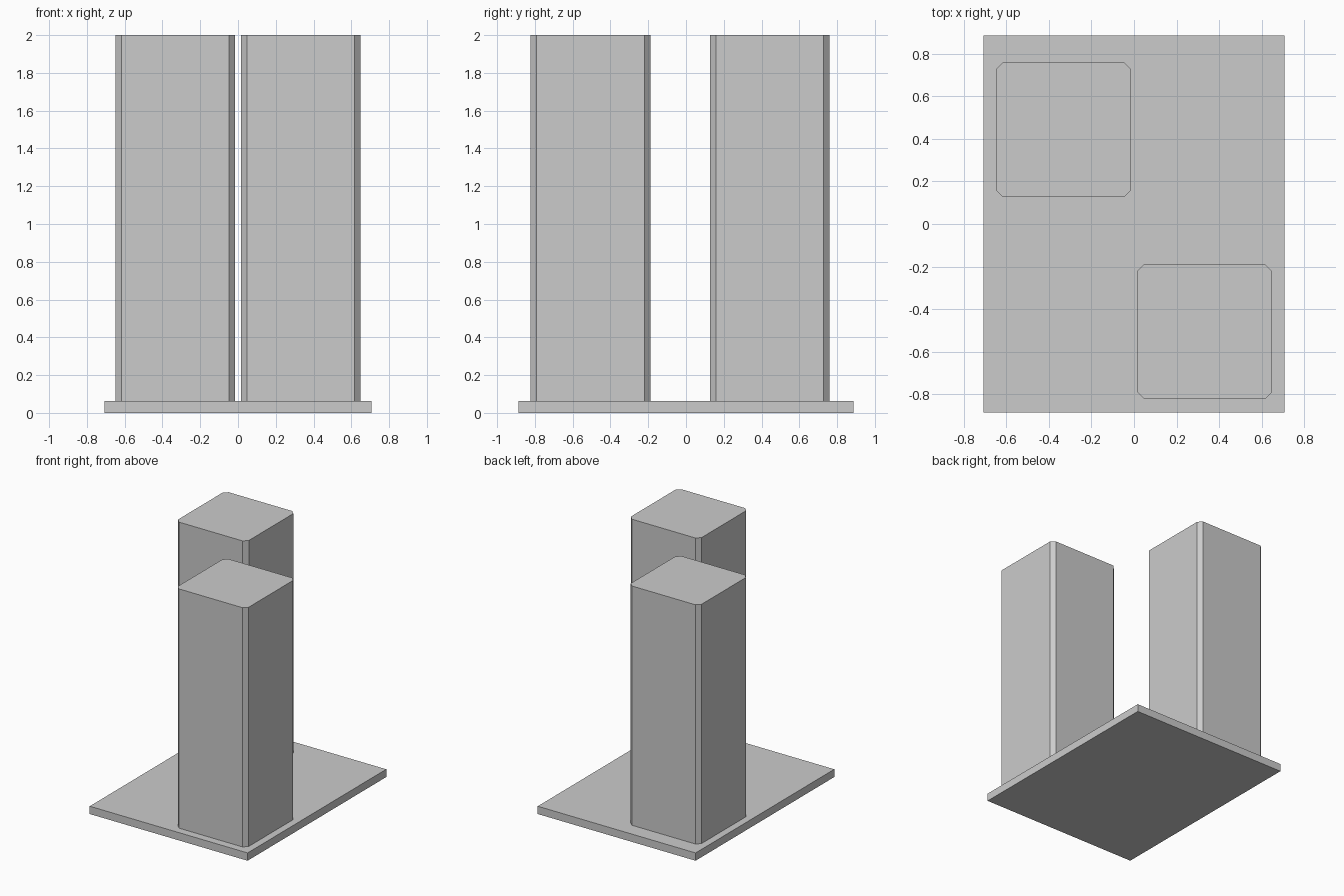
import bpy
import bmesh

cube = bpy.data.objects.get("Cube")
if cube:
    bpy.data.objects.remove(cube, do_unlink=True)

grey = bpy.data.materials.new("light_grey")
grey.use_nodes = True
colour = (0.6, 0.6, 0.6, 1)
grey.diffuse_color = colour
grey.node_tree.nodes["Principled BSDF"].inputs["Base Color"].default_value = colour


def block(name, centre, size, bottom, top, chamfer=0):
    """Upright box with optionally chamfered vertical edges."""
    bm = bmesh.new()
    bmesh.ops.create_cube(bm, size=1)
    for v in bm.verts:
        v.co.x *= size[0]
        v.co.y *= size[1]
        v.co.z = (v.co.z + 0.5) * (top - bottom)
    if chamfer:
        upright = [e for e in bm.edges
                   if abs(e.verts[0].co.z - e.verts[1].co.z) > 0.01]
        bmesh.ops.bevel(bm, geom=upright, offset=chamfer, segments=1,
                        affect='EDGES')
    mesh = bpy.data.meshes.new(name)
    bm.to_mesh(mesh)
    bm.free()
    mesh.materials.append(grey)
    obj = bpy.data.objects.new(name, mesh)
    obj.location = (centre[0], centre[1], bottom)
    bpy.context.collection.objects.link(obj)
    return obj


BASE_TOP = 0.063
TOWER = (0.634, 0.634)

# Ground slab
block("base_slab", (0, 0), (1.414, 1.774), 0, BASE_TOP)

# Two towers placed diagonally
block("front_left_tower", (0.332, -0.506), TOWER, BASE_TOP, 2, 0.032)
block("back_right_tower", (-0.332, 0.444), TOWER, BASE_TOP, 2, 0.032)
